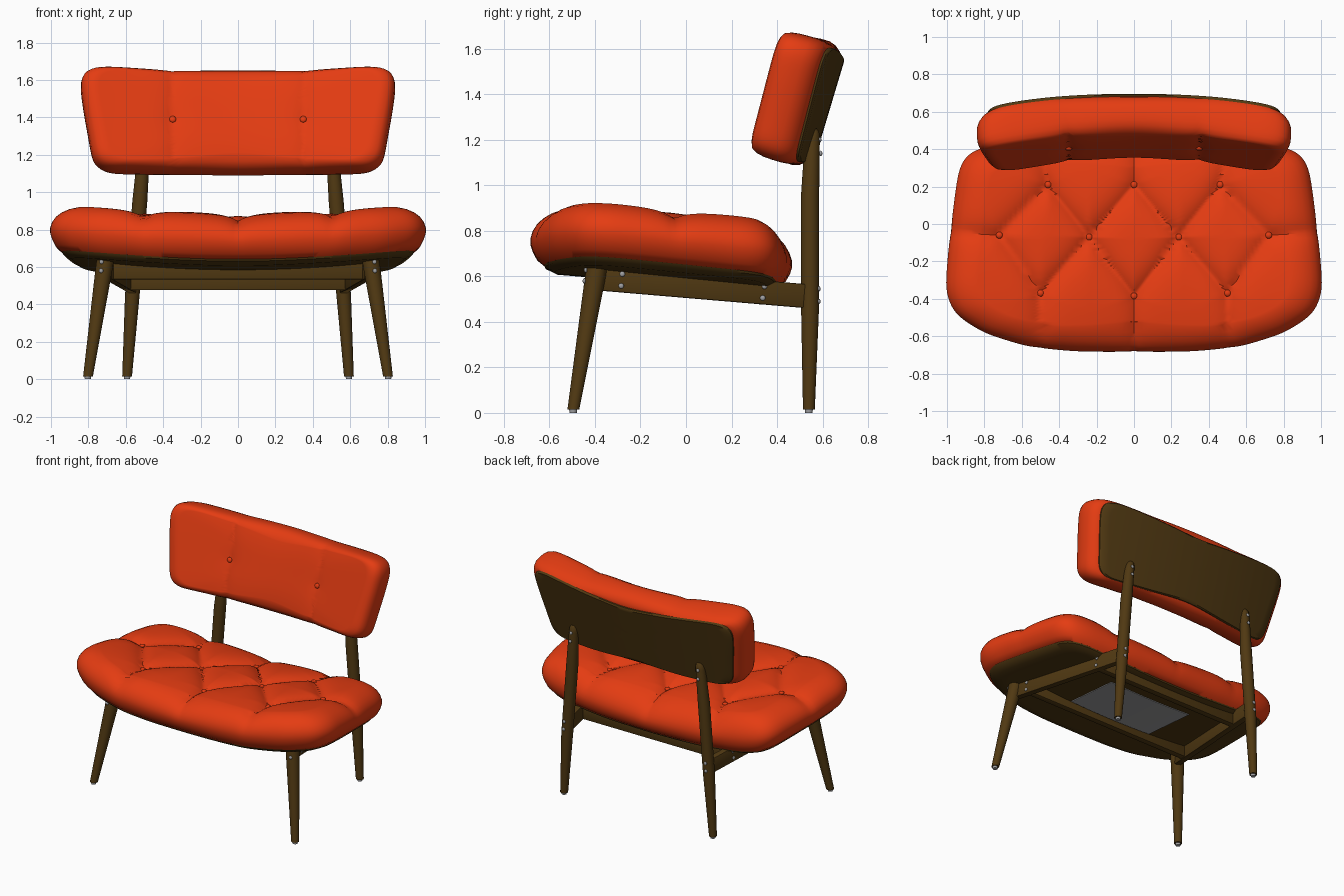
import bpy, bmesh, math
from mathutils import Vector

if "Cube" in bpy.data.objects:
    bpy.data.objects.remove(bpy.data.objects["Cube"], do_unlink=True)


def material(name, rgb):
    m = bpy.data.materials.new(name)
    m.use_nodes = True
    m.diffuse_color = (*rgb, 1)
    m.node_tree.nodes["Principled BSDF"].inputs["Base Color"].default_value = (*rgb, 1)
    return m


FABRIC = material("orange red fabric", (0.78, 0.045, 0.006))
WOOD = material("dark walnut", (0.08, 0.04, 0.006))
METAL = material("grey metal", (0.35, 0.35, 0.36))


def finish(name, bm, mat, angle=40):
    bmesh.ops.recalc_face_normals(bm, faces=bm.faces)
    me = bpy.data.meshes.new(name)
    bm.to_mesh(me)
    bm.free()
    ob = bpy.data.objects.new(name, me)
    bpy.context.collection.objects.link(ob)
    me.materials.append(mat)
    bpy.ops.object.select_all(action="DESELECT")
    ob.select_set(True)
    bpy.context.view_layer.objects.active = ob
    bpy.ops.object.shade_smooth_by_angle(angle=math.radians(angle))
    return ob


def skin(bm, rings, start, end):
    """Bridge rings of points and close both ends with fans."""
    loops = [[bm.verts.new(p) for p in r] for r in rings]
    n = len(loops[0])
    for a, b in zip(loops, loops[1:]):
        for i in range(n):
            bm.faces.new((a[i], a[(i + 1) % n], b[(i + 1) % n], b[i]))
    for loop, tip in ((loops[0], start), (loops[-1], end)):
        v = bm.verts.new(tip)
        for i in range(n):
            bm.faces.new((loop[i], loop[(i + 1) % n], v))


def outline(half, n=208, passes=8):
    """Mirror a half outline, space it evenly and round its corners."""
    pts = [Vector(p) for p in half]
    pts += [Vector((-p.x, p.y)) for p in reversed(pts[1:-1])]
    pts.append(pts[0])
    lens = [(b - a).length for a, b in zip(pts, pts[1:])]
    step, out, k, done = sum(lens) / n, [], 0, 0
    for i in range(n):
        while k < len(lens) - 1 and done + lens[k] < i * step:
            done += lens[k]
            k += 1
        out.append(pts[k].lerp(pts[k + 1], (i * step - done) / lens[k]))
    for _ in range(passes):
        out = [(out[i - 1] + out[i] * 2 + out[(i + 1) % n]) / 4 for i in range(n)]
    return out


def seg_dist(p, a, b):
    d = b - a
    t = max(0, min(1, (p - a).dot(d) / d.length_squared))
    return (p - a - d * t).length


def pad(name, shape, centre, profile, top, place, mat, rings=36,
        creases=(), buttons=(), depth=0, width=0.06):
    """Cushion or panel: profile holds (inset, height) from the rim to the face."""
    c = Vector(centre)

    def tuft(p):
        if not creases:
            return 0
        d = min(seg_dist(p, a, b) for a, b in creases)
        q = min((p - b).length for b in buttons)
        return depth * (math.exp(-d / width) + 0.4 * math.exp(-q / 0.05))

    def point(o, inset, h, s=1):
        r = o - c
        p = c + r * (1 - inset / r.length) * s
        e = tuft(p) * max(0, h / top)
        if s == 1:
            p -= r.normalized() * e * 0.35
        return place(p.x, p.y, h - e * max(0, h / top))

    loops = [[point(o, i, h) for o in shape] for i, h in profile]
    i, h = profile[-1]
    for k in range(1, rings):
        s = 1 - k / rings
        loops.append([point(o, i, h + (top - h) * (1 - s ** 3), s) for o in shape])
    bm = bmesh.new()
    skin(bm, loops, place(c.x, c.y, profile[0][1]), place(c.x, c.y, top - tuft(c)))
    return finish(name, bm, mat)


def dome(name, loc, normal, radius, mat, flat=0.6):
    bm = bmesh.new()
    bmesh.ops.create_uvsphere(bm, u_segments=14, v_segments=8, radius=radius)
    ob = finish(name, bm, mat)
    ob.location = loc
    ob.scale.z = flat
    ob.rotation_mode = "QUATERNION"
    ob.rotation_quaternion = Vector(normal).to_track_quat("Z", "Y")


def taper(name, pts, mat, n=24):
    """Round bar through (x, y, z, radius) points."""
    rings = [[(x + r * math.cos(math.tau * i / n), y + r * math.sin(math.tau * i / n), z)
              for i in range(n)] for x, y, z, r in pts]
    bm = bmesh.new()
    skin(bm, rings, pts[0][:3], pts[-1][:3])
    return finish(name, bm, mat)


def beam(name, a, b, width, height):
    a, b = Vector(a), Vector(b)
    bm = bmesh.new()
    bmesh.ops.create_cube(bm, size=1)
    bmesh.ops.scale(bm, verts=bm.verts, vec=((b - a).length, width, height))
    bmesh.ops.bevel(bm, geom=bm.edges[:], offset=0.006, segments=2, affect="EDGES", profile=0.5)
    ob = finish(name, bm, WOOD)
    ob.location = (a + b) / 2
    ob.rotation_mode = "QUATERNION"
    ob.rotation_quaternion = (b - a).to_track_quat("X", "Z")


def both(*pairs):
    """Mirror line segments across the middle."""
    return [tuple(Vector((s * x, y)) for x, y in p) for p in pairs for s in (1, -1)]


# Seat: dished, sloping back, with a diamond tufted top
def on_seat(x, y, h):
    return Vector((x, y, 0.64 + 0.075 * x * x - 0.085 * (y + 0.6) + h))


seat_shape = outline([(0, -.685), (.3, -.682), (.55, -.662), (.8, -.585), (.965, -.48),
                      (1.01, -.36), (.99, -.1), (.965, .1), (.935, .31), (.89, .385),
                      (.75, .425), (.4, .458), (0, .47)])
back_b, mid_b, in_b, front_b = (.46, .21), (.72, -.06), (.24, -.07), (.5, -.37)
seat_creases = both((back_b, mid_b), (mid_b, front_b), (front_b, in_b), (in_b, back_b),
                    (in_b, (0, .21)), (in_b, (0, -.385)), (back_b, (.52, .5)),
                    (front_b, (.51, -.7)), (mid_b, (1.05, -.03)),
                    ((0, .21), (0, .5)), ((0, -.385), (0, -.7)))
seat_buttons = [Vector((s * x, y)) for x, y in (back_b, mid_b, in_b, front_b) for s in (1, -1)]
seat_buttons += [Vector((0, .21)), Vector((0, -.385))]
pad("seat_cushion", seat_shape, (0, -0.1),
    [(.065, 0), (.03, .025), (.01, .06), (0, .09), (0, .12), (.01, .15), (.03, .18),
     (.06, .207), (.1, .23), (.15, .248)], 0.275, on_seat, FABRIC,
    creases=seat_creases, buttons=seat_buttons, depth=0.045)
pad("seat_panel", seat_shape, (0, -0.1), [(.062, .008), (.07, -.01), (.12, -.03)],
    -0.03, on_seat, WOOD, rings=12)
for i, b in enumerate(seat_buttons):
    dome(f"seat_button_{i}", on_seat(b.x, b.y, 0.217), (0, 0, 1), 0.018, FABRIC)

# Metal plate under the seat
plate = bmesh.new()
bmesh.ops.create_grid(plate, x_segments=10, y_segments=6, size=0.5)
for v in plate.verts:
    v.co = on_seat(v.co.x * 0.68, v.co.y * 0.42 - 0.04, -0.035)
for f in plate.faces:
    f.normal_flip()
bmesh.ops.solidify(plate, geom=plate.faces[:], thickness=0.006)
finish("under_plate", plate, METAL)


# Backrest: leaning back, with ends wrapping forward
def on_back(x, q, t):
    return Vector((x, 0.56 + 0.287 * q - 0.958 * t - 0.14 * x * x,
                   1.15 + 0.958 * q + 0.287 * t))


back_shape = outline([(0, -.085), (.4, -.079), (.71, -.07), (.775, -.03), (.795, .09),
                      (.828, .28), (.847, .43), (.82, .49), (.72, .5), (.36, .48), (0, .483)])
back_creases = both(((.345, -.12), (.357, .52)))
back_buttons = [Vector((s * .349, .19)) for s in (1, -1)]
pad("backrest_cushion", back_shape, (0, 0.2),
    [(.06, 0), (.03, .015), (.01, .04), (0, .07), (0, .11), (.004, .145), (.016, .175),
     (.04, .2), (.08, .213)], 0.222, on_back, FABRIC,
    creases=back_creases, buttons=back_buttons, depth=0.018, width=0.05)
pad("backrest_panel", back_shape, (0, 0.2), [(.058, .008), (.058, -.008), (.068, -.016)],
    -0.016, on_back, WOOD, rings=14)
for i, b in enumerate(back_buttons):
    dome(f"backrest_button_{i}", on_back(b.x, b.y, 0.203), (0, -1, 0.3), 0.018, FABRIC)

# Legs, feet, side rails and screws on both sides
for s, side in ((1, "left"), (-1, "right")):
    taper(f"{side}_front_leg", [(s * .802, -.495, .015, .026), (s * .715, -.398, .6, .046),
                                (s * .707, -.39, .655, .047)], WOOD)
    taper(f"{side}_back_leg", [(s * .593, .54, .015, .026), (s * .565, .545, .45, .039),
                               (s * .525, .545, .95, .04), (s * .505, .555, 1.2, .033),
                               (s * .502, .557, 1.235, .028), (s * .5, .558, 1.25, .016)], WOOD)
    for part, x, y in (("front", .803, -.496), ("back", .593, .54)):
        taper(f"{side}_{part}_foot", [(s * x, y, 0, .016), (s * x, y, .02, .018)], METAL)
    beam(f"{side}_side_rail", (s * .7, -.38, .59), (s * .563, .54, .512), 0.045, 0.105)
    screws = [((.73, -.441, .628), (0, -1, 0)), ((.732, -.447, .58), (0, -1, 0)),
              ((.708, -.28, .61), (1, 0, 0)), ((.708, -.285, .558), (1, 0, 0)),
              ((.616, .345, .556), (1, 0, 0)), ((.616, .337, .505), (1, 0, 0)),
              ((.563, .584, .545), (0, 1, 0)), ((.567, .584, .49), (0, 1, 0)),
              ((.506, .588, 1.2), (0, 1, 0)), ((.51, .592, 1.14), (0, 1, 0))]
    for i, ((x, y, z), (nx, ny, nz)) in enumerate(screws):
        dome(f"{side}_screw_{i}", (s * x, y, z), (s * nx, ny, nz), 0.012, METAL)

# Cross rails
beam("front_cross_rail", (-.68, -.28, .584), (.68, -.28, .584), 0.045, 0.1)
beam("back_cross_rail", (-.585, .34, .526), (.585, .34, .526), 0.045, 0.1)
